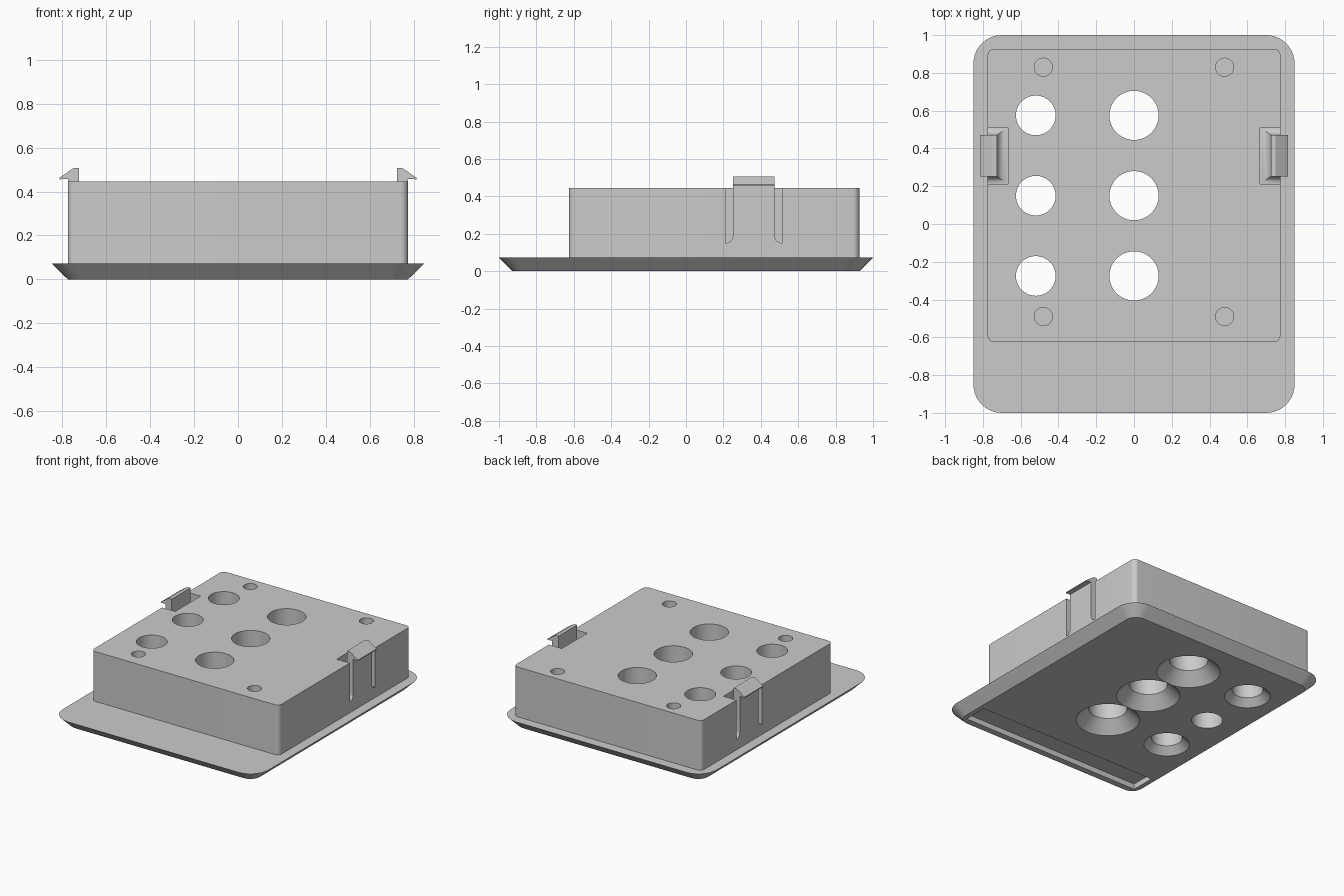
import bpy, bmesh, math

if "Cube" in bpy.data.objects:
    bpy.data.objects.remove(bpy.data.objects["Cube"])

grey = bpy.data.materials.new("light_grey")
grey.diffuse_color = (0.6, 0.6, 0.6, 1)
grey.use_nodes = True
grey.node_tree.nodes["Principled BSDF"].inputs["Base Color"].default_value = grey.diffuse_color


def loft(name, rings):
    """Closed solid through a stack of equal-length point rings."""
    bm = bmesh.new()
    rows = [[bm.verts.new(p) for p in ring] for ring in rings]
    n = len(rows[0])
    for a, b in zip(rows, rows[1:]):
        for i in range(n):
            j = (i + 1) % n
            bm.faces.new((a[i], a[j], b[j], b[i]))
    bm.faces.new(rows[0][::-1])
    bm.faces.new(rows[-1])
    bmesh.ops.recalc_face_normals(bm, faces=bm.faces)
    mesh = bpy.data.meshes.new(name)
    bm.to_mesh(mesh)
    bm.free()
    mesh.materials.append(grey)
    ob = bpy.data.objects.new(name, mesh)
    bpy.context.collection.objects.link(ob)
    return ob


def rounded(x0, x1, y0, y1, r, z, seg=10):
    pts = []
    corners = ((x1 - r, y1 - r), (x0 + r, y1 - r), (x0 + r, y0 + r), (x1 - r, y0 + r))
    for k, (cx, cy) in enumerate(corners):
        for i in range(seg + 1):
            a = math.pi / 2 * (k + i / seg)
            pts.append((cx + r * math.cos(a), cy + r * math.sin(a), z))
    return pts


def rect(x0, x1, y0, y1, z):
    return [(x0, y0, z), (x1, y0, z), (x1, y1, z), (x0, y1, z)]


def turned(name, x, y, profile, seg=64):
    return loft(name, [[(x + r * math.cos(2 * math.pi * i / seg),
                         y + r * math.sin(2 * math.pi * i / seg), z)
                        for i in range(seg)] for r, z in profile])


def activate(ob):
    bpy.ops.object.select_all(action='DESELECT')
    ob.select_set(True)
    bpy.context.view_layer.objects.active = ob


def boolean(target, tool, operation='DIFFERENCE'):
    activate(target)
    mod = target.modifiers.new("cut", 'BOOLEAN')
    mod.operation, mod.solver, mod.object = operation, 'EXACT', tool
    bpy.ops.object.modifier_apply(modifier=mod.name)
    bpy.data.objects.remove(tool)


TOP, PLATE = 0.445, 0.073

# Face plate with chamfered rim, and the raised block
housing = loft("housing", [rounded(-0.775, 0.775, -0.927, 0.927, 0.08, 0),
                           rounded(-0.85, 0.85, -1, 1, 0.15, PLATE)])
block = loft("block", [rounded(-0.775, 0.775, -0.625, 0.927, 0.035, z)
                       for z in (0.04, TOP)])
boolean(housing, block, 'UNION')

# Two columns of through holes, countersunk underneath
for y in (0.575, 0.15, -0.275):
    for x, r, sink in ((0, 0.13, 0.085), (-0.52, 0.105, 0 if y == 0.15 else 0.05)):
        profile = [(r, -0.1), (r, 0.6)]
        if sink:
            profile = [(r + sink + 0.02, -0.02), (r, sink), (r, 0.6)]
        boolean(housing, turned("hole_cutter", x, y, profile))

# Blind screw holes in the corners
for x in (-0.48, 0.48):
    for y in (0.83, -0.49):
        boolean(housing, turned("screw_cutter", x, y, [(0.048, 0.15), (0.048, 0.6)], 32))

# Shallow label pocket underneath
boolean(housing, loft("pocket_cutter", [rect(-0.74, 0.74, -0.88, -0.70, z)
                                        for z in (-0.05, 0.04)]))

# Clip recesses in both sides
CY, HALF, GAP = 0.362, 0.11, 0.04
for s in (-1, 1):
    x0, x1 = sorted((s * 0.667, s * 0.9))
    boolean(housing, loft("recess_cutter",
                          [rect(x0, x1, CY - HALF - GAP, CY + HALF + GAP, z)
                           for z in (0.15, 0.6)]))

# Spring clip tongue with a filleted foot
sections = []
for i in range(9):
    t = math.pi / 2 * i / 8
    f, z = 1 - math.sin(t), 0.15 + 0.045 * (1 - math.cos(t))
    h = HALF + GAP * f
    sections.append(rect(0.724 - 0.057 * f, 0.775, CY - h, CY + h, z))
sections.append(rect(0.724, 0.775, CY - HALF, CY + HALF, TOP + 0.01))
tongue = loft("clip_tongue", sections)

# Hooked clip head
hook = [(0.724, 0.45), (0.775, 0.45), (0.775, 0.458), (0.814, 0.455),
        (0.814, 0.462), (0.75, 0.506), (0.724, 0.506)]
head = loft("clip_head", [[(x, y, z) for x, z in hook] for y in (CY - HALF, CY + HALF)])
boolean(tongue, head, 'UNION')
tongue.name = "side_clips"

# Mirror the clip to the other side
activate(tongue)
mirror = tongue.modifiers.new("mirror", 'MIRROR')
mirror.use_clip = False
mirror.use_mirror_merge = False
bpy.ops.object.modifier_apply(modifier=mirror.name)

for ob in (housing, tongue):
    activate(ob)
    bpy.ops.object.shade_smooth_by_angle(angle=math.radians(30))
